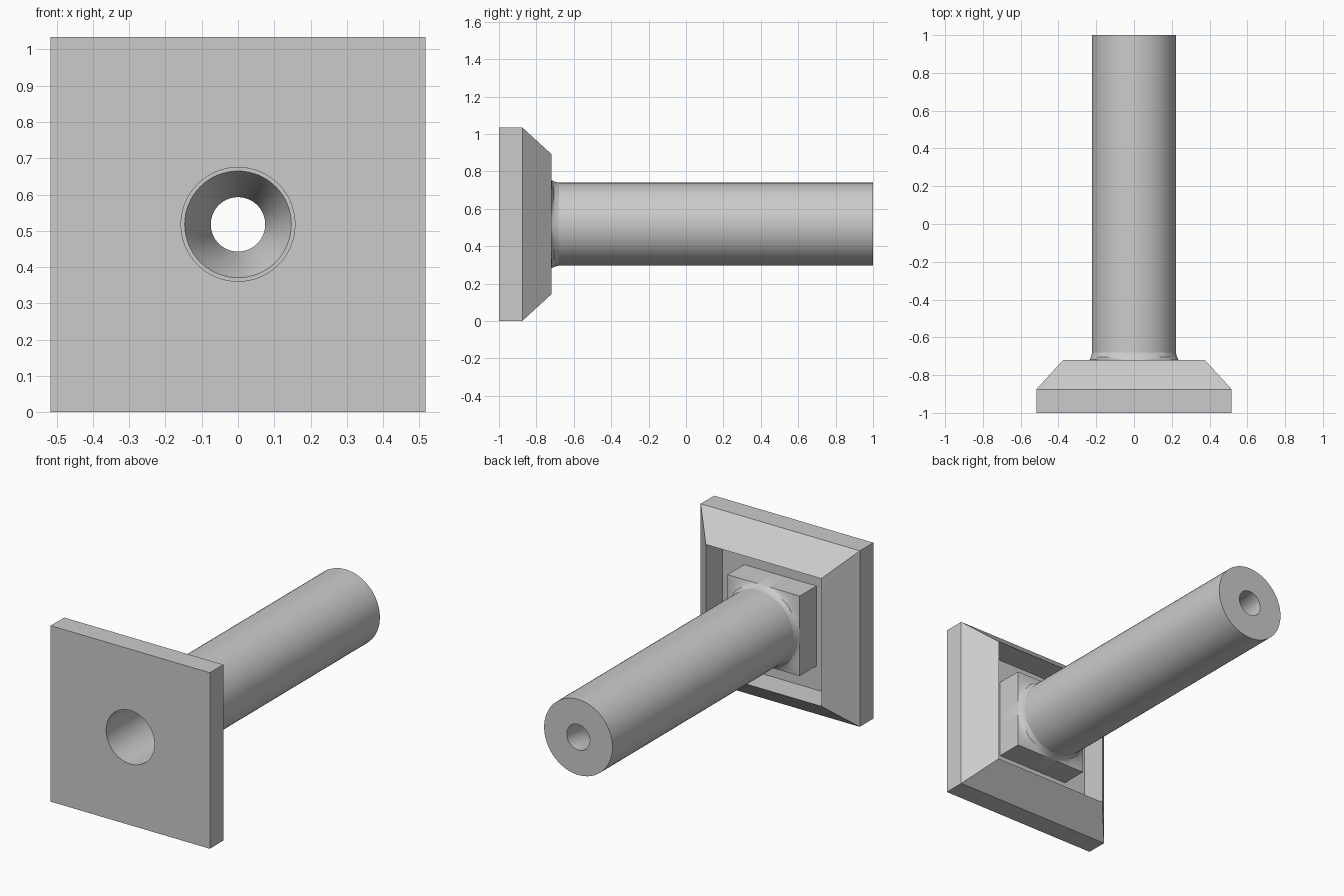
import bpy
import bmesh
from math import cos, sin, radians, tau

cube = bpy.data.objects.get("Cube")
if cube:
    bpy.data.objects.remove(cube)

SEGMENTS = 64
CENTRE_Z = 0.518
BORE, STEM, BLOCK = 0.157, 0.222, 0.235

grey = bpy.data.materials.new("plain grey")
grey.use_nodes = True
colour = (0.6, 0.6, 0.6, 1)
grey.diffuse_color = colour
grey.node_tree.nodes["Principled BSDF"].inputs["Base Color"].default_value = colour


def ring(bm, size, y, squareness):
    """Ring around the long axis, between a circle (0) and a square (1)."""
    verts = []
    for i in range(SEGMENTS):
        a = tau * i / SEGMENTS
        c, s = cos(a), sin(a)
        r = size * (1 - squareness + squareness / max(abs(c), abs(s)))
        verts.append(bm.verts.new((r * c, y, CENTRE_Z + r * s)))
    return verts


def loft(name, sections, closed=False):
    """Skin a row of (size, y, squareness) sections."""
    bm = bmesh.new()
    rings = [ring(bm, *section) for section in sections]
    pairs = list(zip(rings, rings[1:]))
    if closed:
        pairs.append((rings[-1], rings[0]))
    for a, b in pairs:
        for i in range(SEGMENTS):
            j = (i + 1) % SEGMENTS
            bm.faces.new((a[i], a[j], b[j], b[i]))
    bmesh.ops.recalc_face_normals(bm, faces=bm.faces)
    mesh = bpy.data.meshes.new(name)
    bm.to_mesh(mesh)
    bm.free()
    mesh.materials.append(grey)
    obj = bpy.data.objects.new(name, mesh)
    bpy.context.collection.objects.link(obj)
    bpy.ops.object.select_all(action="DESELECT")
    obj.select_set(True)
    bpy.context.view_layer.objects.active = obj
    bpy.ops.object.shade_smooth_by_angle(angle=radians(30))
    return obj


# Square plate with a sharp raised rim around a recess
loft("mounting_plate", [
    (BORE, -1, 0), (0.517, -1, 1), (0.517, -0.875, 1),
    (0.375, -0.72, 1), (0.375, -0.875, 1), (BORE, -0.875, 0),
], closed=True)

# Square block in the recess, blending into the round stem
loft("neck_block", [
    (BLOCK, -0.875, 1), (BLOCK, -0.72, 1), (0.234, -0.715, 0.3),
    (0.228, -0.705, 0.1), (STEM, -0.68, 0),
])

# Round stem, stepped and countersunk inside
loft("stem", [
    (STEM, -0.68, 0), (STEM, 1, 0), (0.075, 1, 0), (0.075, 0.87, 0),
    (0.147, 0.72, 0), (BORE, 0.72, 0), (BORE, -0.875, 0),
])
